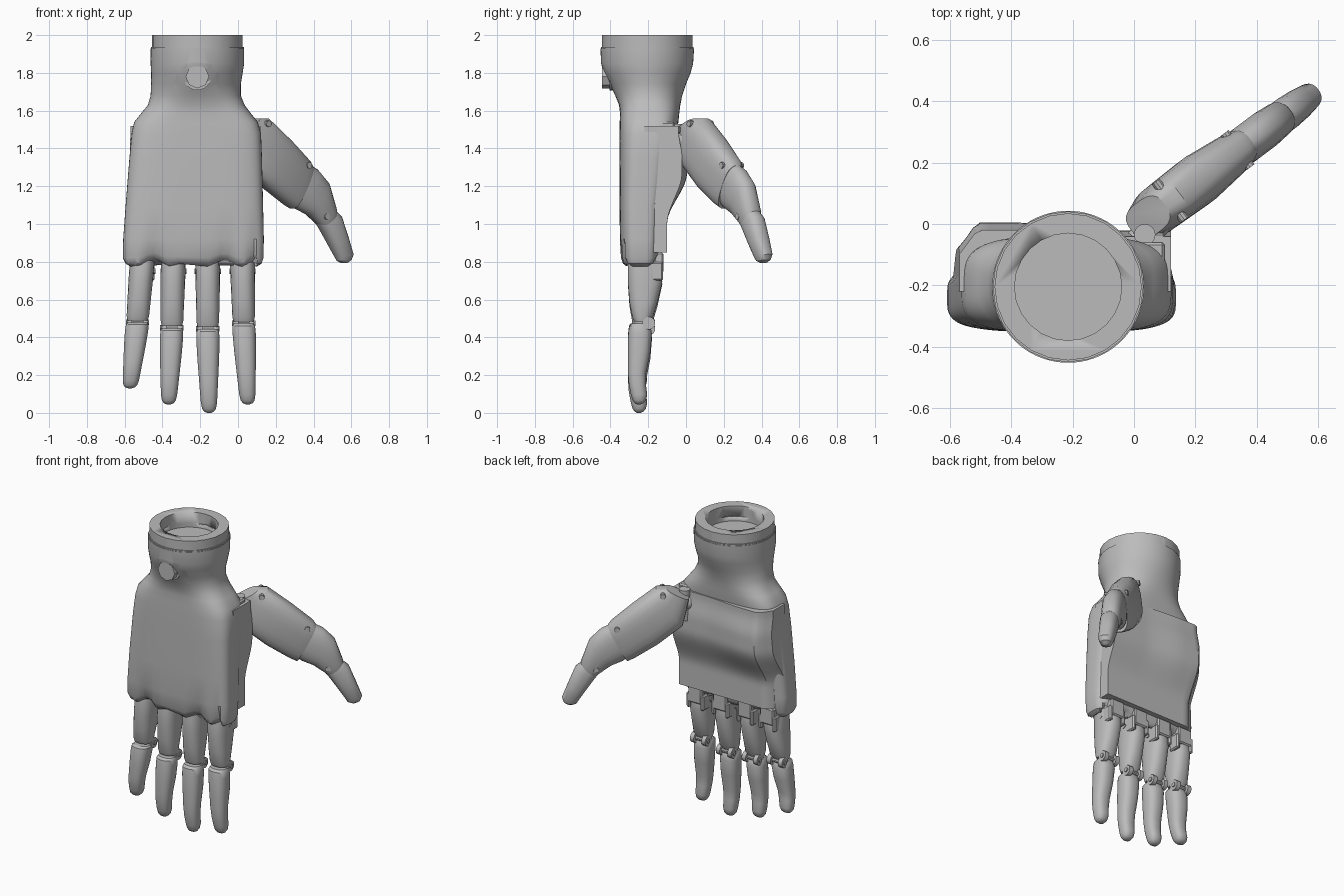
import bpy, bmesh, math
from mathutils import Vector as V

if "Cube" in bpy.data.objects:
    bpy.data.objects.remove(bpy.data.objects["Cube"])

grey = bpy.data.materials.new("warm_grey")
grey.use_nodes = True
COLOUR = (0.5, 0.5, 0.5, 1)
grey.diffuse_color = COLOUR
grey.node_tree.nodes["Principled BSDF"].inputs["Base Color"].default_value = COLOUR


def finish(name, bm, angle=35):
    bmesh.ops.recalc_face_normals(bm, faces=bm.faces[:])
    me = bpy.data.meshes.new(name)
    bm.to_mesh(me)
    bm.free()
    me.materials.append(grey)
    ob = bpy.data.objects.new(name, me)
    bpy.context.collection.objects.link(ob)
    shade(ob, angle)
    return ob


def shade(ob, angle=35):
    bpy.ops.object.select_all(action="DESELECT")
    ob.select_set(True)
    bpy.context.view_layer.objects.active = ob
    bpy.ops.object.shade_smooth_by_angle(angle=math.radians(angle))


def loft(name, sections, n=24, rule=None, angle=35):
    """Skin superellipse sections given as (centre, half axis a, half axis b, power)."""
    bm = bmesh.new()
    rings = []
    for c, a, b, p in sections:
        ring = []
        for i in range(n):
            t = math.tau * (i + 0.5) / n
            ca, sb = math.cos(t), math.sin(t)
            q = c + a * math.copysign(abs(ca) ** (2 / p), ca) + b * math.copysign(abs(sb) ** (2 / p), sb)
            ring.append(bm.verts.new(rule(q) if rule else q))
        rings.append(ring)
    for r, s in zip(rings, rings[1:]):
        for i in range(n):
            bm.faces.new((r[i], r[(i + 1) % n], s[(i + 1) % n], s[i]))
    bm.faces.new(rings[0])
    bm.faces.new(rings[-1])
    return finish(name, bm, angle)


def level(z, x0, x1, y0, y1, p=2.0):
    return (V(((x0 + x1) / 2, (y0 + y1) / 2, z)), V(((x1 - x0) / 2, 0, 0)), V((0, (y1 - y0) / 2, 0)), p)


def rod(name, a, b, r, n=16, hide=False):
    a, b = V(a), V(b)
    bm = bmesh.new()
    bmesh.ops.create_cone(bm, cap_ends=True, segments=n, radius1=r, radius2=r, depth=(b - a).length)
    rot = (b - a).to_track_quat("Z", "Y").to_matrix()
    for v in bm.verts:
        v.co = rot @ v.co + (a + b) / 2
    ob = finish(name, bm)
    ob.hide_render = ob.hide_viewport = hide
    return ob


def box(name, lo, hi, bevel=0.008):
    lo, hi = V(lo), V(hi)
    bm = bmesh.new()
    bmesh.ops.create_cube(bm, size=1)
    for v in bm.verts:
        v.co = (lo + hi) / 2 + v.co * (hi - lo)
    bmesh.ops.bevel(bm, geom=bm.edges[:], offset=bevel, segments=1, affect="EDGES")
    return finish(name, bm)


def cut(ob, cutter):
    m = ob.modifiers.new("cut", "BOOLEAN")
    m.operation = "DIFFERENCE"
    m.object = cutter
    m.solver = "EXACT"


def smooth(a, b, t):
    t = min(max((t - a) / (b - a), 0), 1)
    return t * t * (3 - 2 * t)


# Palm and wrist shell, with scallops between the knuckles
def scallop(q):
    w = 1 - smooth(0.77, 0.92, q.z)
    gap = 0.5 - 0.5 * math.cos(math.tau * (q.x + 0.165) / 0.185)
    if -0.56 < q.x < 0.09:
        q.z += 0.035 * gap * w
        if q.y < -0.25:
            q.y += 0.03 * gap * w
    return q


shell = loft("palm_and_wrist", [
    level(0.775, -0.57, 0.10, -0.315, -0.17, 4),
    level(0.79, -0.595, 0.125, -0.335, -0.15, 4),
    level(0.82, -0.61, 0.135, -0.345, -0.135, 4),
    level(0.92, -0.608, 0.137, -0.35, -0.13, 4),
    level(1.1, -0.595, 0.133, -0.352, -0.12, 4),
    level(1.35, -0.575, 0.127, -0.352, -0.08, 4),
    level(1.48, -0.563, 0.122, -0.352, -0.05, 3.8),
    level(1.54, -0.55, 0.105, -0.351, -0.04, 3.4),
    level(1.59, -0.51, 0.065, -0.35, -0.035, 3),
    level(1.63, -0.477, 0.035, -0.355, -0.03, 2.6),
    level(1.68, -0.463, 0.015, -0.375, -0.02, 2.2),
    level(1.74, -0.46, 0.015, -0.405, 0.0),
    level(1.8, -0.46, 0.025, -0.435, 0.025),
    level(1.85, -0.463, 0.033, -0.45, 0.038),
    level(1.93, -0.463, 0.033, -0.453, 0.043)], 64, scallop)

# Wrist collar with socket and cross-drilled holes
WX, WY = -0.215, -0.205
collar = rod("wrist_collar", (WX, WY, 1.925), (WX, WY, 2.0), 0.24, 24)
groove = rod("wrist_seam", (WX, WY, 1.92), (WX, WY, 1.938), 0.246, 24)
socket = rod("socket_cutter", (WX, WY, 1.9), (WX, WY, 2.1), 0.175, 24, True)
for part in (shell, collar, groove):
    cut(part, socket)
for axis in (V((0.4, 0, 0)), V((0, 0.4, 0))):
    c = V((WX, WY, 1.962))
    cut(collar, rod("hole_cutter", c - axis, c + axis, 0.022, 10, True))

# Recessed bolt on the wrist front
cut(shell, rod("recess_cutter", (WX, -0.6, 1.745), (WX, -0.385, 1.745), 0.115, 32, True))
rod("bolt_washer", (WX, -0.405, 1.78), (WX, -0.37, 1.78), 0.072, 24)
rod("bolt_head", (WX, -0.445, 1.78), (WX, -0.38, 1.78), 0.062, 8)


# Back cover plate with a bulged upper half and an arc cut for the thumb
def cover_depth(x, z):
    bulge = 0.105 * smooth(1.0, 1.27, z) - 0.025 * smooth(1.35, 1.5, z)
    side = 0.75 + 0.25 * smooth(-0.1, -0.4, x) if x > -0.4 else 1
    edge = 0.09 * smooth(0.09, 0, x + 0.59)
    return -0.1 + bulge * side - edge


bm = bmesh.new()
bmesh.ops.create_grid(bm, x_segments=28, y_segments=28, size=0.5)
for v in bm.verts:
    z = 1.185 + v.co.y * 0.67
    left = -0.595 + 0.025 * smooth(0.9, 1.5, z)
    x = left + (v.co.x + 0.5) * (0.12 - left)
    v.co = (x, cover_depth(x, z), z)
back = bmesh.ops.extrude_face_region(bm, geom=bm.faces[:])
for v in back["geom"]:
    if isinstance(v, bmesh.types.BMVert):
        v.co.y = -0.22
cover = finish("back_cover", bm)
cut(cover, rod("thumb_clearance_cutter", (0.18, -0.5, 1.42), (0.18, 0.3, 1.42), 0.3, 48, True))


# Fingers: hinged base, upper segment, joint and curved fingertip
def finger(name, xt, xj, xe, zj, ze):
    def span(rows, za, zb, xa, xb):
        out = []
        for t, w, y0, y1 in rows:
            x = xa + (xb - xa) * t
            out.append(level(za + (zb - za) * t, x - w, x + w, y0, y1, 2.4))
        return out

    loft(name + "_upper_segment", span([
        (0, .062, -.30, -.15), (.1, .066, -.308, -.13), (.4, .065, -.308, -.125),
        (.7, .062, -.30, -.15), (.93, .06, -.285, -.175), (1, .054, -.275, -.19)],
        0.83, zj, xt, xj))
    loft(name + "_tip_segment", span([
        (0, .052, -.285, -.2), (.03, .06, -.3, -.188), (.12, .062, -.306, -.18),
        (.35, .058, -.308, -.188), (.6, .051, -.308, -.21), (.75, .047, -.303, -.212),
        (.88, .043, -.292, -.205), (.95, .037, -.283, -.212), (.985, .026, -.272, -.225),
        (1, .01, -.26, -.24)], zj - 0.012, ze, xj, xe))
    # Joint hardware on the back
    rod(name + "_joint_pin", (xj - .062, -.195, zj - .01), (xj + .062, -.195, zj - .01), 0.014, 10)
    for s in (-1, 1):
        x = xj + s * 0.042
        rod(name + "_joint_ear", (x - .014, -.197, zj - .01), (x + .014, -.197, zj - .01), 0.034, 14)
        x = xt + s * 0.05
        box(name + "_base_cheek", (x - .013, -.2, .70), (x + .013, -.122, .80))
    rod(name + "_base_pin", (xt - .069, -.205, .75), (xt + .069, -.205, .75), 0.014, 10)
    box(name + "_base_hinge", (xt - .05, -.23, .74), (xt + .05, -.12, .85))


finger("little_finger", -.505, -.532, -.572, .49, .13)
finger("ring_finger", -.342, -.350, -.367, .46, .045)
finger("middle_finger", -.16, -.16, -.153, .455, .0)
finger("index_finger", .023, .03, .052, .485, .045)


# Thumb, swung outward and backward in its own upright plane
ALONG, SIDE = V((0.8, 0.6, 0)), V((-0.6, 0.8, 0))


def thumb_point(s, z):
    return V((0.03, 0.01, z)) + ALONG * s


def thumb_part(name, rows, p):
    out = []
    for (so, zo), (si, zi), w in rows:
        a, b = thumb_point(so, zo), thumb_point(si, zi)
        out.append(((a + b) / 2, (a - b) / 2, SIDE * w, p))
    loft(name, out, 20, angle=30)


thumb_part("thumb_base_segment", [
    ((.09, 1.56), (-.05, 1.49), .06), ((.15, 1.56), (-.01, 1.31), .08),
    ((.29, 1.45), (.14, 1.19), .085), ((.42, 1.34), (.28, 1.1), .07),
    ((.44, 1.31), (.32, 1.08), .062)], 2.8)
thumb_part("thumb_middle_segment", [
    ((.40, 1.33), (.30, 1.12), .058), ((.48, 1.29), (.35, 1.08), .064),
    ((.55, 1.22), (.42, 1.05), .064), ((.6, 1.08), (.49, 1.0), .058),
    ((.605, 1.04), (.51, .98), .05)], 2.4)
thumb_part("thumb_tip_segment", [
    ((.6, 1.07), (.49, 1.0), .05), ((.635, 1.04), (.515, .97), .056),
    ((.68, .93), (.57, .89), .052), ((.715, .84), (.61, .83), .045),
    ((.705, .81), (.625, .805), .034), ((.68, .793), (.65, .793), .014)], 2.4)
for name, s, z, w in (("thumb_knuckle_pin", .385, 1.31, .07), ("thumb_root_pin", .11, 1.53, .078),
                      ("thumb_tip_pin", .51, 1.04, .06)):
    c = thumb_point(s, z)
    rod(name, c - SIDE * w, c + SIDE * w, 0.017, 10)

# Thumb mount: bracket, slotted lugs and swivel
box("thumb_bracket", (-.03, -.16, 1.34), (.1, -.06, 1.54))
for z in (1.36, 1.43, 1.5):
    box("thumb_bracket_lug", (.0, -.12, z - .02), (.1, -.03, z + .02), 0.006)
rod("thumb_swivel", (.035, -.035, 1.33), (.035, -.035, 1.53), 0.035, 16)
rod("thumb_link", (.02, -.06, 1.44), (.1, .04, 1.44), 0.05, 16)
